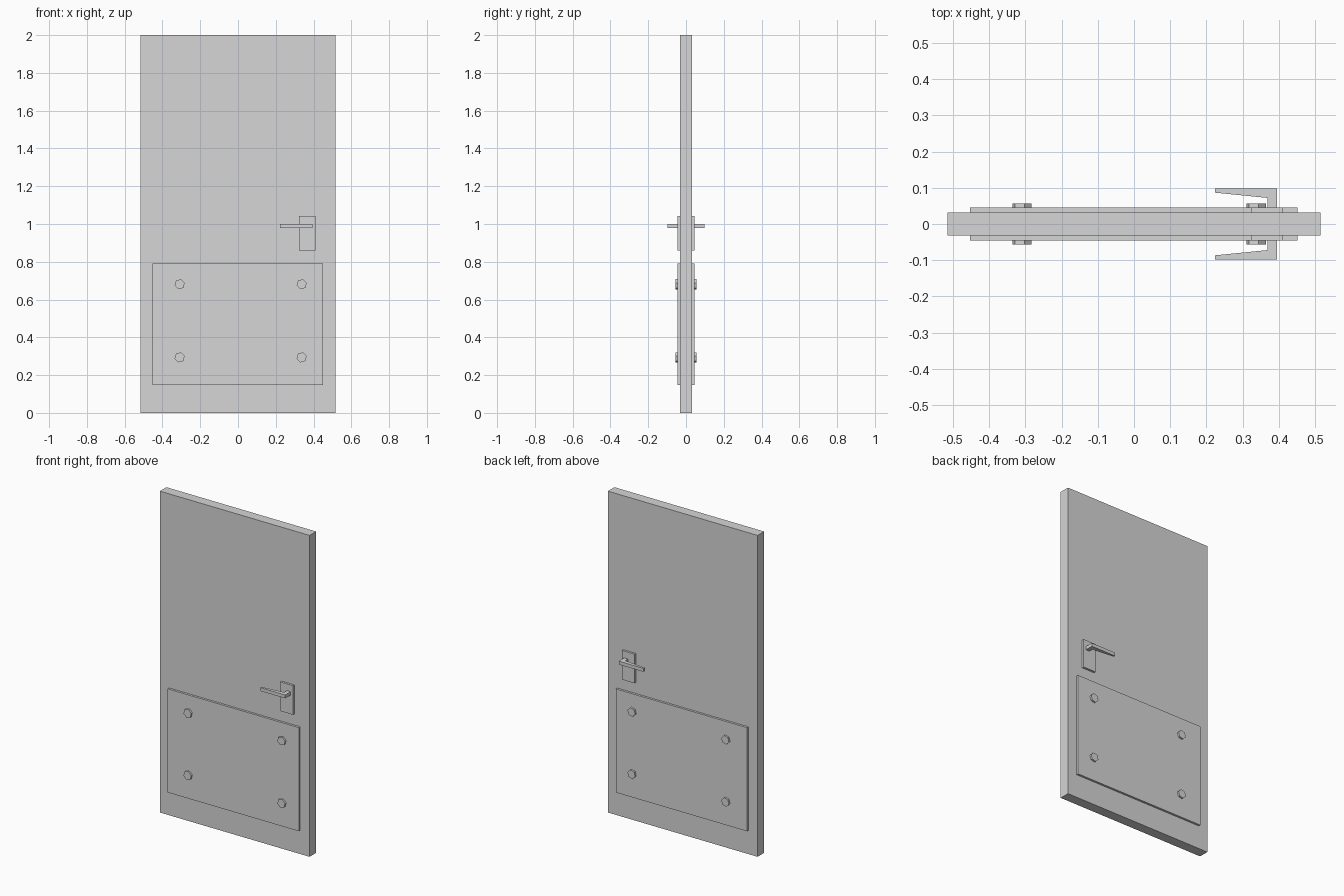
import bpy, bmesh, math

if "Cube" in bpy.data.objects:
    bpy.data.objects.remove(bpy.data.objects["Cube"])

grey = bpy.data.materials.new("light grey")
grey.diffuse_color = (0.67, 0.67, 0.67, 1)
grey.use_nodes = True
grey.node_tree.nodes["Principled BSDF"].inputs["Base Color"].default_value = grey.diffuse_color

FACE = 0.032    # half thickness of the door leaf
PLATE = 0.0455  # outer face of the mounted plates


def prism(name, outline, to_3d, start, end):
    """Extrude a 2D outline from start to end along the axis handled by to_3d."""
    bm = bmesh.new()
    rings = [[bm.verts.new(to_3d(u, v, w)) for u, v in outline] for w in (start, end)]
    n = len(outline)
    for i in range(n):
        j = (i + 1) % n
        bm.faces.new((rings[0][i], rings[0][j], rings[1][j], rings[1][i]))
    bm.faces.new(rings[0][::-1])
    bm.faces.new(rings[1])
    bmesh.ops.recalc_face_normals(bm, faces=bm.faces)
    mesh = bpy.data.meshes.new(name)
    bm.to_mesh(mesh)
    bm.free()
    mesh.materials.append(grey)
    obj = bpy.data.objects.new(name, mesh)
    bpy.context.collection.objects.link(obj)
    return obj


def along_y(x, z, y):
    return (x, y, z)


def along_z(x, y, z):
    return (x, y, z)


def rect(x0, x1, z0, z1):
    return [(x0, z0), (x1, z0), (x1, z1), (x0, z1)]


# Door leaf
prism("door_leaf", rect(-0.515, 0.515, 0, 2), along_y, -FACE, FACE)

for side, s in (("front", -1), ("back", 1)):
    # Kick plate and handle plate
    prism(side + "_kick_plate", rect(-0.452, 0.451, 0.147, 0.792), along_y, s * FACE, s * PLATE)
    prism(side + "_handle_plate", rect(0.323, 0.410, 0.861, 1.042), along_y, s * FACE, s * PLATE)

    # Bent lever handle with a tapered grip
    lever = [(0.394, PLATE), (0.394, 0.0985), (0.223, 0.0985),
             (0.223, 0.0865), (0.368, 0.072), (0.368, PLATE)]
    prism(side + "_lever_handle", [(x, s * y) for x, y in lever], along_z, 0.979, 1.0)

    # Hexagonal bolt heads, turned slightly
    for x in (-0.309, 0.337):
        for z in (0.294, 0.681):
            angles = [math.radians(15 + 60 * i) for i in range(6)]
            hexagon = [(x + 0.0275 * math.cos(a), z + 0.0275 * math.sin(a)) for a in angles]
            prism(side + "_bolt_head", hexagon, along_y, s * PLATE, s * 0.0566)
